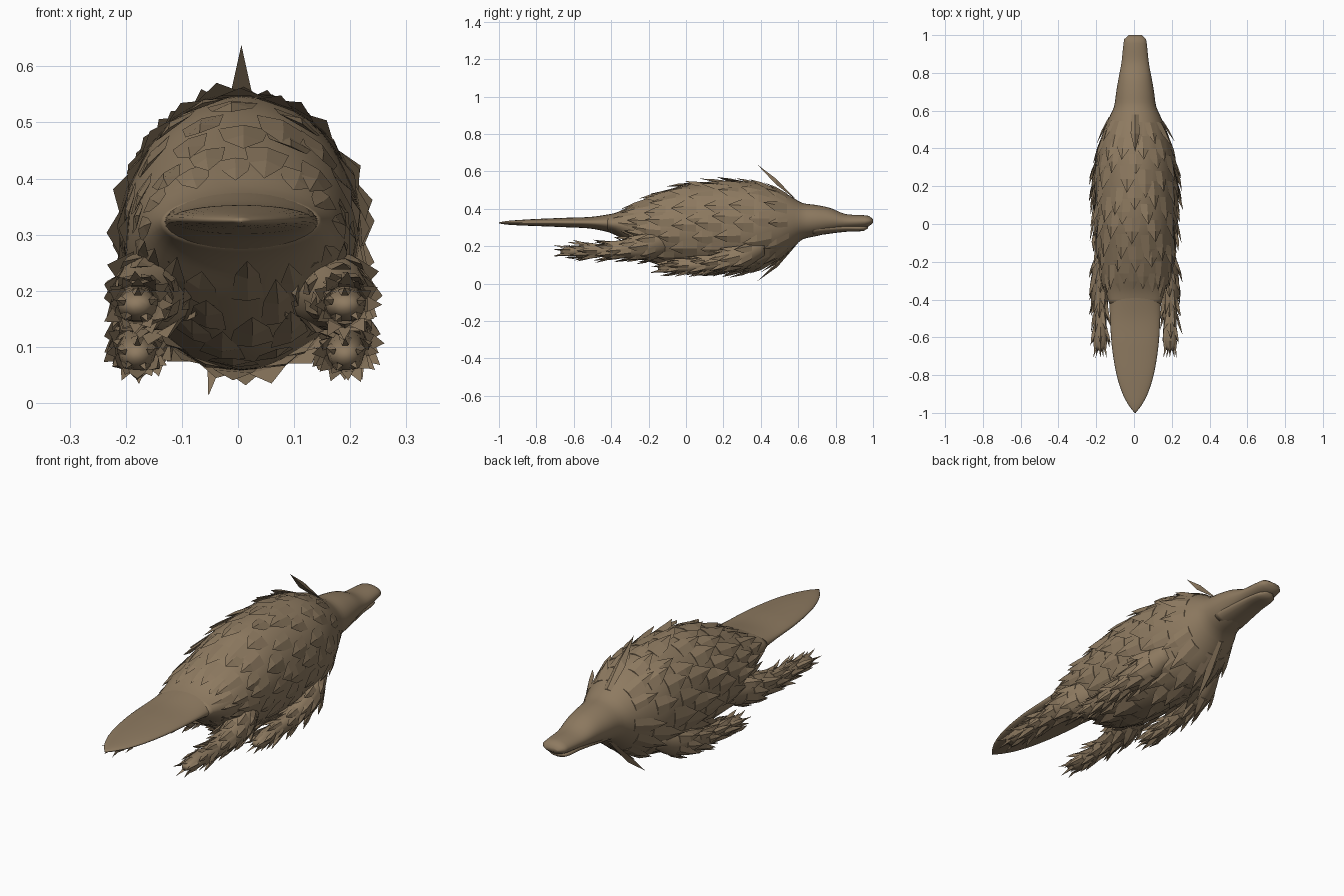
import bpy, bmesh, math, random
from mathutils import Vector

random.seed(4)
if "Cube" in bpy.data.objects:
    bpy.data.objects.remove(bpy.data.objects["Cube"])

brown = bpy.data.materials.new("fur_brown")
brown.use_nodes = True
brown.diffuse_color = (0.27, 0.195, 0.118, 1)
brown.node_tree.nodes["Principled BSDF"].inputs["Base Color"].default_value = brown.diffuse_color
CENTRE = 0.006

# Each section is (y, centre x, half width, top z, bottom z), from nose to tail
TRUNK = [(1, 0, .035, .345, .325), (.985, 0, .055, .36, .31), (.95, 0, .062, .366, .3),
         (.85, 0, .073, .373, .29), (.77, 0, .088, .405, .272), (.7, 0, .1, .42, .255),
         (.62, 0, .112, .432, .235), (.58, 0, .13, .455, .2), (.5, 0, .165, .5, .13),
         (.38, 0, .2, .538, .075), (.2, 0, .212, .548, .058), (0, 0, .21, .53, .07),
         (-.15, 0, .2, .48, .105), (-.27, 0, .18, .43, .18), (-.36, 0, .155, .385, .25),
         (-.42, 0, .138, .367, .278)]
TAIL = [(-.36, 0, .138, .38, .262), (-.5, 0, .133, .358, .293), (-.65, 0, .123, .352, .302),
        (-.8, 0, .098, .346, .308), (-.9, 0, .066, .34, .312), (-.96, 0, .034, .335, .316),
        (-1, 0, .003, .328, .322)]
JAW = [(.972, 0, .02, .31, .295), (.95, 0, .045, .312, .282), (.85, 0, .06, .32, .277), (.68, 0, .085, .33, .255)]
HIND = [(-.06, .1, .06, .31, .17), (-.2, .15, .07, .28, .13), (-.32, .175, .055, .24, .135),
        (-.43, .185, .038, .215, .14), (-.56, .185, .034, .207, .145), (-.63, .185, .034, .2, .147),
        (-.67, .185, .016, .185, .162)]
FORE = [(.42, .13, .04, .25, .15), (.32, .155, .06, .22, .085), (.2, .178, .05, .175, .07),
        (.08, .186, .037, .14, .063), (-.05, .186, .034, .125, .06), (-.12, .186, .03, .112, .06),
        (-.15, .186, .012, .095, .075)]


def section(rows, y):
    """Smoothly interpolate the cross-section at y."""
    y = min(max(y, rows[-1][0]), rows[0][0])
    i = next(k for k in range(len(rows) - 1) if y >= rows[k + 1][0])
    a, b = rows[i], rows[i + 1]
    before, after = rows[max(i - 1, 0)], rows[min(i + 2, len(rows) - 1)]
    h = b[0] - a[0]
    t = (y - a[0]) / h
    out = []
    for k in range(1, 5):
        m0 = (b[k] - before[k]) / (b[0] - before[0]) * h
        m1 = (after[k] - a[k]) / (after[0] - a[0]) * h
        out.append(a[k] * (1 + 2 * t) * (1 - t) ** 2 + m0 * t * (1 - t) ** 2
                   + b[k] * t * t * (3 - 2 * t) + m1 * t * t * (t - 1))
    return out


def surface(rows, y, angle, lift=0.0, side=1):
    """Point on a lofted part; angle 0 is the side, a quarter turn is the top."""
    x, w, top, low = section(rows, y)
    mid, half = (top + low) / 2, (top - low) / 2
    return Vector((CENTRE + side * (x + (w + lift) * math.cos(angle)), y,
                   mid + (half + lift) * math.sin(angle)))


def finish(bm, name, smooth):
    bmesh.ops.recalc_face_normals(bm, faces=bm.faces)
    mesh = bpy.data.meshes.new(name)
    bm.to_mesh(mesh)
    bm.free()
    mesh.materials.append(brown)
    for p in mesh.polygons:
        p.use_smooth = smooth
    ob = bpy.data.objects.new(name, mesh)
    bpy.context.collection.objects.link(ob)
    return ob


def loft(name, rows, rings, sides, side=1):
    bm = bmesh.new()
    loops = []
    for i in range(rings + 1):
        y = rows[0][0] + (rows[-1][0] - rows[0][0]) * i / rings
        loops.append([bm.verts.new(surface(rows, y, math.tau * k / sides, 0, side))
                      for k in range(sides)])
    for a, b in zip(loops, loops[1:]):
        for k in range(sides):
            j = (k + 1) % sides
            bm.faces.new((a[k], a[j], b[j], b[k]))
    bm.faces.new(loops[0])
    bm.faces.new(loops[-1])
    return finish(bm, name, True)


def tuft(bm, rows, y, angle, length, spread, lift, side=1):
    """A folded, pointed lock of fur that sweeps back along the surface."""
    base = [surface(rows, y, angle + spread * s, up, side)
            for s, up in ((-.5, .001), (0, .004), (.5, .001))]
    mid = [surface(rows, y - length * .5, angle + spread * s, up, side)
           for s, up in ((-.4, lift * .25), (0, lift * .5 + .004), (.4, lift * .25))]
    tip = bm.verts.new(surface(rows, y - length, angle, lift, side))
    base, mid = [[bm.verts.new(p) for p in row] for row in (base, mid)]
    for k in (0, 1):
        bm.faces.new((base[k], base[k + 1], mid[k + 1], mid[k]))
        bm.faces.new((mid[k], mid[k + 1], tip))
    bm.faces.new((mid[2], mid[0], tip))
    bm.faces.new((base[2], base[0], mid[0], mid[2]))
    bm.faces.new(base)


def coat(name, rows, ys, count, length, spread, lift, side=1):
    """Staggered rings of tufts along a part."""
    bm = bmesh.new()
    for i, y in enumerate(ys):
        for k in range(count):
            angle = math.pi / 2 + math.tau * (k + .5 * (i % 2)) / count
            tuft(bm, rows, y + random.uniform(-.02, .02), angle + random.uniform(-.1, .1),
                 length * random.uniform(.8, 1.2), spread * random.uniform(.8, 1.1),
                 lift * random.uniform(.5, 1.4), side)
    return finish(bm, name, False)


# Head and trunk, lower jaw and paddle tail
loft("head_and_body", TRUNK, 64, 32)
loft("lower_jaw", JAW, 14, 16)
loft("tail", TAIL, 36, 32)

# Body fur
coat("body_fur", TRUNK, [.55 - .085 * i for i in range(10)], 12, .13, .42, .022)
coat("rump_fur", TRUNK, [-.26], 12, .1, .4, .01)

# Long collar spikes above and below the neck
spikes = bmesh.new()
tuft(spikes, TRUNK, .58, math.pi / 2, .2, .3, .1)
tuft(spikes, TRUNK, .6, -math.pi / 2 - .22, .22, .3, .07)
finish(spikes, "collar_spikes", False)

# Legs, their fur and claws
for label, side in (("left", 1), ("right", -1)):
    for part, rows, start, steps in (("hind", HIND, -.16, 7), ("front", FORE, .34, 7)):
        loft(f"{label}_{part}_leg", rows, 24, 14, side)
        coat(f"{label}_{part}_leg_fur", rows, [start - .062 * i for i in range(steps)],
             6, .1, .85, .024, side)
        claws = bmesh.new()
        for angle in (.3, 1.6, 2.8, 4.2, 5.4):
            tuft(claws, rows, rows[-1][0] + .05, angle, .09, .7, .022, side)
        finish(claws, f"{label}_{part}_claws", False)
